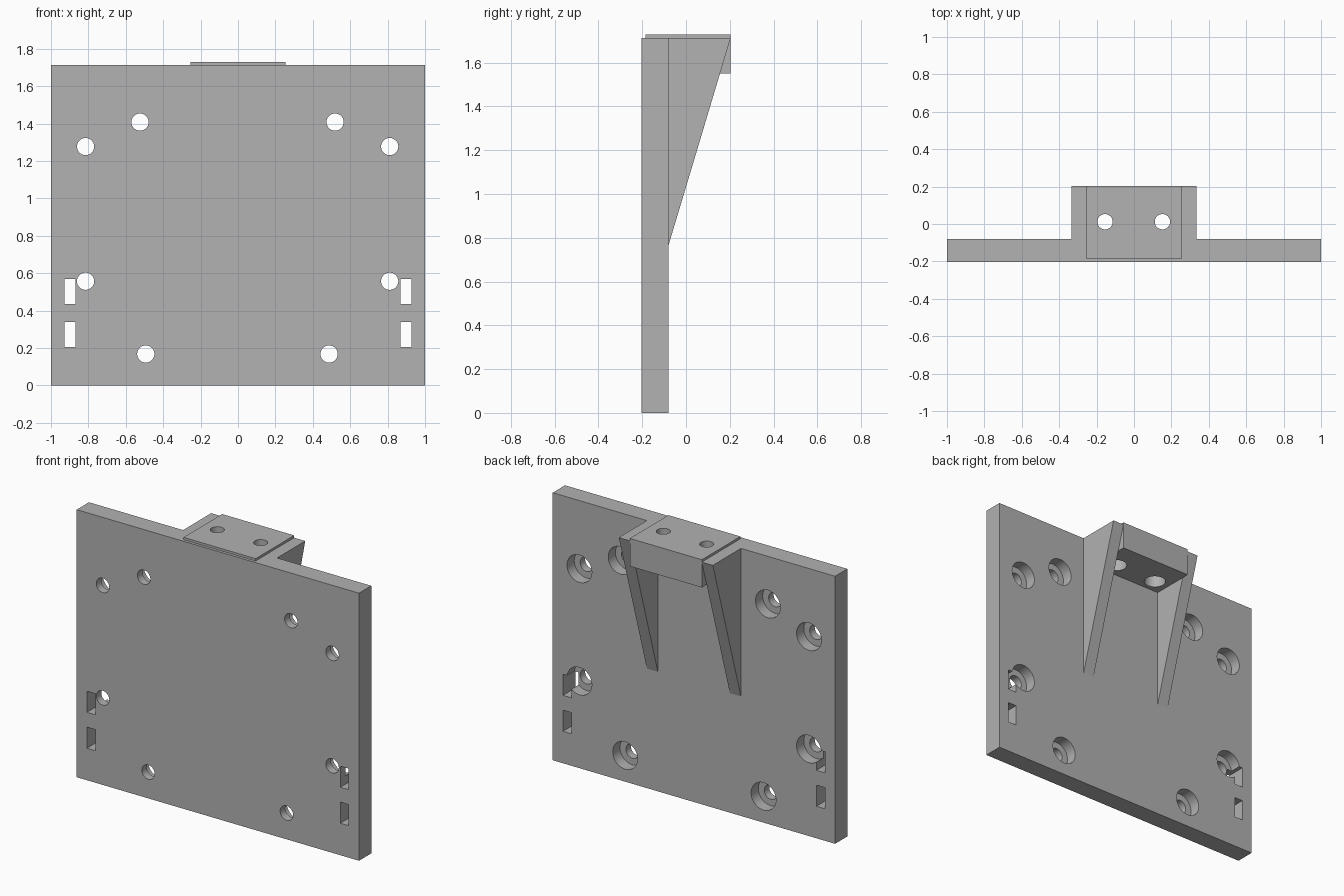
import bpy, bmesh
from mathutils import Matrix, Vector

if "Cube" in bpy.data.objects:
    bpy.data.objects.remove(bpy.data.objects["Cube"], do_unlink=True)

grey = bpy.data.materials.new("plain grey")
grey.use_nodes = True
colour = (0.445, 0.445, 0.445, 1)
grey.diffuse_color = colour
grey.node_tree.nodes["Principled BSDF"].inputs["Base Color"].default_value = colour


def make_object(name, bm):
    bmesh.ops.recalc_face_normals(bm, faces=bm.faces)
    mesh = bpy.data.meshes.new(name)
    bm.to_mesh(mesh)
    bm.free()
    mesh.materials.append(grey)
    obj = bpy.data.objects.new(name, mesh)
    bpy.context.collection.objects.link(obj)
    return obj


def box(name, low, high):
    low, high = Vector(low), Vector(high)
    bm = bmesh.new()
    bmesh.ops.create_cube(bm, size=1, matrix=Matrix.Translation((low + high) / 2)
                          @ Matrix.Diagonal((high - low).to_4d()))
    return make_object(name, bm)


def rod(name, start, end, radius):
    start, end = Vector(start), Vector(end)
    axis = end - start
    turn = Vector((0, 0, 1)).rotation_difference(axis).to_matrix().to_4x4()
    bm = bmesh.new()
    bmesh.ops.create_cone(bm, cap_ends=True, segments=40, radius1=radius, radius2=radius,
                          depth=axis.length, matrix=Matrix.Translation((start + end) / 2) @ turn)
    return make_object(name, bm)


def cut(target, cutter, keep=False):
    cutter.hide_render = True
    mod = target.modifiers.new("cut", "BOOLEAN")
    mod.operation, mod.solver, mod.object = "DIFFERENCE", "EXACT", cutter
    bpy.context.view_layer.objects.active = target
    bpy.ops.object.modifier_apply(modifier=mod.name)
    if not keep:
        bpy.data.objects.remove(cutter, do_unlink=True)


FRONT, BACK, REAR = -0.204, -0.08, 0.204
TOP, PAD_TOP = 1.713, 1.728
INNER, OUTER = 0.255, 0.333

# Mounting plate
plate = box("mounting_plate", (-1, FRONT, 0), (1, BACK, TOP))

# Screw holes, counterbored from the back
for x, z in [(-0.815, 1.277), (0.811, 1.277), (-0.524, 1.408), (0.519, 1.408),
             (-0.815, 0.557), (0.811, 0.557), (-0.493, 0.168), (0.487, 0.168)]:
    cut(plate, rod("hole_cutter", (x, FRONT - 0.1, z), (x, BACK + 0.1, z), 0.046))
    cut(plate, rod("counterbore_cutter", (x, BACK - 0.073, z), (x, BACK + 0.1, z), 0.088))

# Strap slots near the lower side edges
for side in (-1, 1):
    for z in (0.205, 0.435):
        xs = sorted((side * 0.868, side * 0.927))
        cut(plate, box("slot_cutter", (xs[0], FRONT - 0.1, z), (xs[1], BACK + 0.1, z + 0.135)))

# Bracket block and raised pad with two vertical screw holes
block = box("bracket_block", (-INNER, BACK, 1.55), (INNER, REAR, TOP))
pad = box("top_pad", (-INNER, -0.186, TOP), (INNER, REAR, PAD_TOP))
for x in (-0.155, 0.152):
    bore = rod("bore_cutter", (x, 0.012, 1.4), (x, 0.012, 1.9), 0.041)
    cut(block, bore, keep=True)
    cut(pad, bore)
    cut(block, rod("bore_recess_cutter", (x, 0.012, 1.4), (x, 0.012, 1.63), 0.065))

# Triangular side ribs
for name, side in (("right_rib", -1), ("left_rib", 1)):
    bm = bmesh.new()
    corners = [(BACK, 0.765), (REAR, TOP), (BACK, TOP)]
    face = bm.faces.new([bm.verts.new((side * INNER, y, z)) for y, z in corners])
    ext = bmesh.ops.extrude_face_region(bm, geom=[face], use_keep_orig=True)
    moved = [v for v in ext["geom"] if isinstance(v, bmesh.types.BMVert)]
    bmesh.ops.translate(bm, verts=moved, vec=(side * (OUTER - INNER), 0, 0))
    make_object(name, bm)

# Smooth bores, sharp edges
bpy.ops.object.select_all(action="DESELECT")
for obj in (plate, block, pad):
    obj.select_set(True)
bpy.context.view_layer.objects.active = plate
bpy.ops.object.shade_smooth_by_angle()
